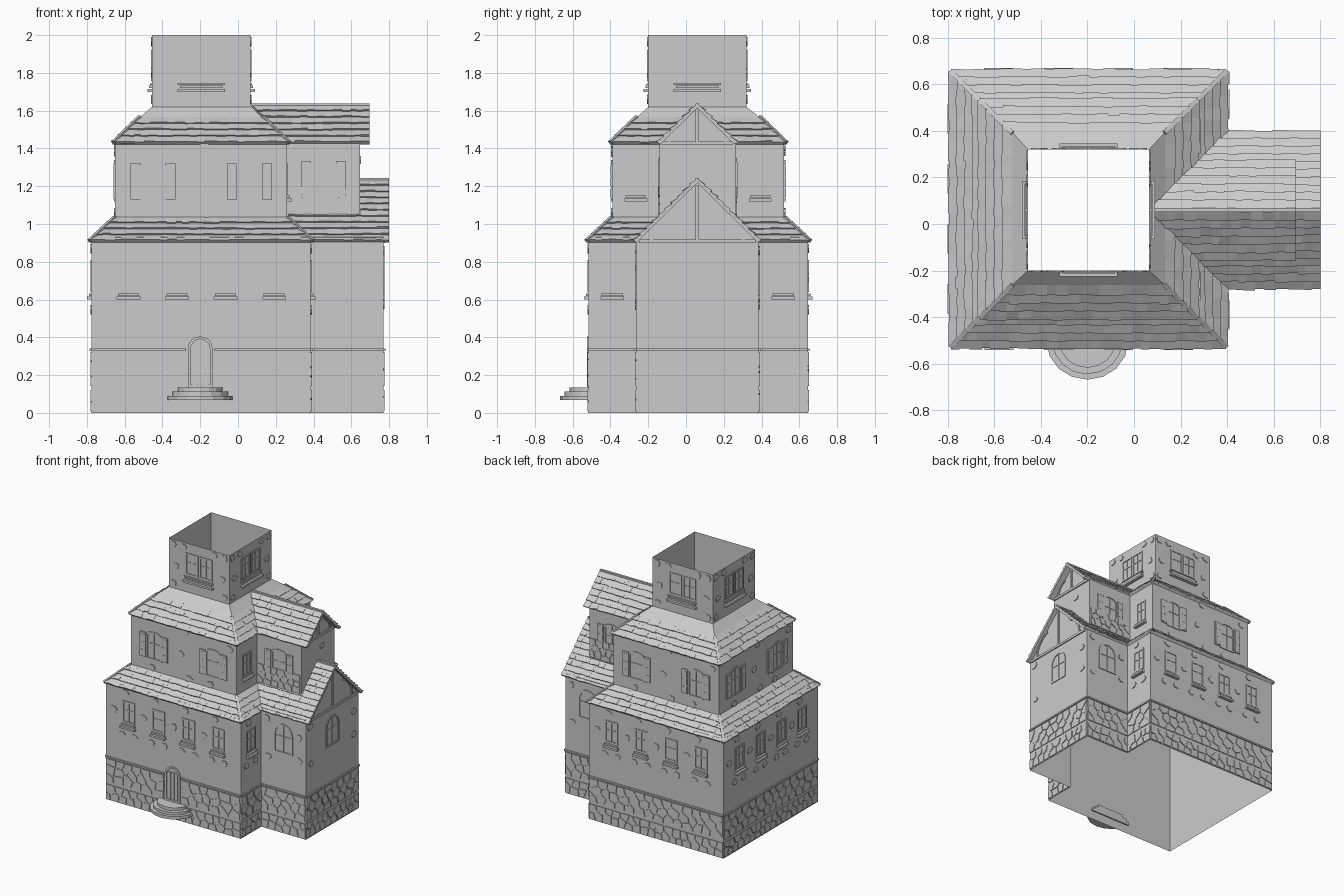
import bpy, bmesh, math, random
from mathutils import Vector, Matrix

random.seed(4)
if "Cube" in bpy.data.objects:
    bpy.data.objects.remove(bpy.data.objects["Cube"])

stone_grey = bpy.data.materials.new("stone_grey")
stone_grey.use_nodes = True
GREY = (0.6, 0.6, 0.6, 1)
stone_grey.diffuse_color = GREY
stone_grey.node_tree.nodes["Principled BSDF"].inputs["Base Color"].default_value = GREY

parts = {}


def add_faces(part, verts, faces):
    bm = parts.setdefault(part, bmesh.new())
    vs = [bm.verts.new(v) for v in verts]
    for f in faces:
        bm.faces.new([vs[i] for i in f])


def prism(part, m, pts, depth, start=0.0):
    """Extrude a flat outline along the frame's outward axis."""
    n = len(pts)
    verts = [m @ Vector((x, y, d)) for d in (start, depth) for x, y in pts]
    sides = [(i, (i + 1) % n, n + (i + 1) % n, n + i) for i in range(n)]
    add_faces(part, verts, sides + [tuple(range(n, 2 * n)), tuple(range(n - 1, -1, -1))])


def plate(part, m, x, y, w, h, depth):
    prism(part, m, [(x - w/2, y), (x + w/2, y), (x + w/2, y + h), (x - w/2, y + h)], depth)


def bar(part, m, p, q, width, depth):
    p, q = Vector(p), Vector(q)
    side = (q - p).normalized().orthogonal() * width / 2
    prism(part, m, [p - side, q - side, q + side, p + side][::-1], depth)


def arch(x, y, w, h, rise):
    """Upright outline with a curved top."""
    steps = [math.pi * i / 8 for i in range(9)]
    return [(x - w/2, y), (x + w/2, y)] + [
        (x + math.cos(a) * w/2, y + h - rise + math.sin(a) * rise) for a in steps]


def ring(part, m, outer, border, depth):
    """Raised frame that follows an outline."""
    xs, ys = zip(*outer)
    cx, cy = (min(xs) + max(xs)) / 2, (min(ys) + max(ys)) / 2
    sx, sy = (1 - 2*border / (max(v) - min(v)) for v in (xs, ys))
    inner = [(cx + (x - cx)*sx, cy + (y - cy)*sy) for x, y in outer]
    n = len(outer)
    verts = [m @ Vector((x, y, d)) for p, d in
             ((outer, 0), (outer, depth), (inner, depth), (inner, 0)) for x, y in p]
    add_faces(part, verts, [(k*n + i, k*n + (i + 1) % n, (k + 1)*n + (i + 1) % n, (k + 1)*n + i)
                            for k in range(3) for i in range(n)])


def frames(foot):
    """One local frame and length for each wall of a footprint."""
    for a, b in zip(foot, foot[1:] + foot[:1]):
        d = Vector(b) - Vector(a)
        m = (Matrix.Translation((*a, 0)) @ Matrix.Rotation(math.atan2(d.y, d.x), 4, 'Z')
             @ Matrix.Rotation(math.pi / 2, 4, 'X'))
        yield m, d.length


def shell(part, foot, z0, z1):
    for m, length in frames(foot):
        add_faces(part, [m @ Vector(p) for p in
                  ((0, z0, 0), (length, z0, 0), (length, z1, 0), (0, z1, 0))], [(0, 1, 2, 3)])


def masonry(part, m, u0, u1, z0, z1, size):
    """Irregular fitted stones that fill a rectangle."""
    nx, ny = max(2, round((u1 - u0) / size)), max(1, round((z1 - z0) / size * 1.15))
    dx, dz = (u1 - u0) / nx, (z1 - z0) / ny
    j = lambda: random.uniform(-0.3, 0.3)
    seeds = [Vector((u0 + (i + 0.5 + (k % 2 - 0.5)*0.4 + j())*dx, z0 + (k + 0.5 + j())*dz))
             for i in range(nx) for k in range(ny)]
    for c in seeds:
        poly = [Vector(p) for p in ((u0, z0), (u1, z0), (u1, z1), (u0, z1))]
        for s in seeds:
            if s is c or (s - c).length > size * 3:
                continue
            mid, n, out = (s + c) / 2, s - c, []
            for p, q in zip(poly, poly[1:] + poly[:1]):
                a, b = (p - mid).dot(n), (q - mid).dot(n)
                if a <= 0:
                    out.append(p)
                if a * b < 0:
                    out.append(p.lerp(q, a / (a - b)))
            poly = out
        if len(poly) > 2:
            mid = sum(poly, Vector((0, 0))) / len(poly)
            prism(part, m, [mid + (p - mid) * 0.88 for p in poly], 0.006)


def loose_stone(m, u, z, r=0.03):
    pts = [(u + math.cos(a) * r * random.uniform(0.8, 1.2), z + math.sin(a) * r * random.uniform(0.6, 1))
           for a in (k * math.pi / 3 for k in range(6))]
    prism("wall_stones", m, pts, 0.006)


def sill(m, u, z, w):
    plate("window_sills", m, u, z, w, 0.015, 0.025)
    plate("window_sills", m, u, z + 0.02, w * 0.9, 0.012, 0.015)


def window(m, u, z, w, h, rise=0.0):
    outline = arch(u, z, w, h, rise) if rise else [
        (u - w/2, z), (u + w/2, z), (u + w/2, z + h), (u - w/2, z + h)]
    ring("window_frames", m, outline, 0.012, 0.006)
    plate("window_frames", m, u, z + 0.01, 0.008, h - 0.02, 0.004)
    plate("window_frames", m, u, z + h * 0.55, w - 0.02, 0.008, 0.004)


def shutters(m, u, z=1.12):
    window(m, u, z, 0.13, 0.22, 0.03)
    for s in (-1, 1):
        plate("shutters", m, u + s * 0.093, z + 0.01, 0.052, 0.19, 0.008)
        for k in range(3):
            plate("shutters", m, u + s * 0.093, z + 0.02 + k * 0.06, 0.04, 0.045, 0.0095)


def roof(part, a, b, c, d):
    """Slab between an eave a-b and upper edge d-c, laid with overlapping tiles."""
    a, b, c, d = map(Vector, (a, b, c, d))
    n = (b - a).cross(d - a).normalized()
    add_faces(part, [p - n * t for t in (0, 0.012) for p in (a, b, c, d)],
              [(0, 1, 2, 3), (7, 6, 5, 4), (0, 4, 5, 1), (1, 5, 6, 2), (3, 7, 4, 0)])
    e = (b - a).normalized()
    rise = (d - a) - e * (d - a).dot(e)
    rows = max(1, round(rise.length / 0.046))
    left = lambda t: (d - a).dot(e) * t
    right = lambda t: (b - a).dot(e) + (c - b).dot(e) * t
    for r in range(rows):
        t0, t1 = r / rows, (r + 1) / rows
        u, end = left(t0), right(t0)
        while u < end - 1e-4:
            v = u + random.uniform(0.03, 0.055)
            v = end if end - v < 0.03 else v
            tops = [min(max(x, left(t1)), right(t1)) for x in (u, v)]
            if u == left(t0):
                tops[0] = left(t1)
            if v == end:
                tops[1] = right(t1)
            lift, drop = random.uniform(0.01, 0.016), random.uniform(0, 0.006)
            foot = rise * t0 - rise.normalized() * drop
            base = [a + e*u + foot, a + e*v + foot, a + e*tops[1] + rise*t1, a + e*tops[0] + rise*t1]
            top = [p + n * h for p, h in zip(base, (lift, lift, 0.003, 0.003))]
            add_faces(part, base + top, [(4, 5, 6, 7), (0, 1, 5, 4), (1, 2, 6, 5), (3, 0, 4, 7)])
            u = v


def ridge(p, q, w=0.02):
    p, q = Vector(p), Vector(q)
    m = Matrix.Translation(p) @ (q - p).to_track_quat('Z', 'Y').to_matrix().to_4x4()
    prism("ridge_caps", m, [(w * x / 2, w * y / 2) for x, y in ((-1, -1), (1, -1), (1, 1), (-1, 1))],
          (q - p).length)


def rect(x0, x1, y0, y1):
    return [(x0, y0), (x1, y0), (x1, y1), (x0, y1)]


def hip_roof(part, low, z0, high, z1, tiled=True):
    for i in range(4):
        k = (i + 1) % 4
        quad = [(*low[i], z0), (*low[k], z0), (*high[k], z1), (*high[i], z1)]
        if tiled:
            roof(part, *quad)
            ridge(quad[0], quad[3])
        else:
            add_faces(part, quad, [(0, 1, 2, 3)])


def wing(name, x0, x1, overhang, half, z0, reach):
    """Gabled end wall with timber trim and a two sided tiled roof."""
    mid, top = 0.06, z0 + half
    add_faces(name + "_gable", [(x1, mid - half, z0), (x1, mid + half, z0), (x1, mid, top)], [(0, 1, 2)])
    e, xe = half + 0.005, x1 + overhang
    roof(name + "_roof", (x0, mid - e, z0), (xe, mid - e, z0), (xe, mid, top), (reach, mid, top))
    roof(name + "_roof", (xe, mid + e, z0), (x0, mid + e, z0), (reach, mid, top), (xe, mid, top))
    ridge((reach, mid, top), (xe, mid, top), 0.018)
    m = next(frames([(x1, mid), (x1, mid + 1)]))[0]
    trim = name + "_timber"
    plate(trim, m, 0, z0 - 0.01, half * 1.9, 0.018, 0.008)
    plate(trim, m, 0, z0, 0.02, half * 0.9, 0.008)
    for s in (-1, 1):
        curve = [(s * half * (0.2 + 0.55 * math.cos(t)), z0 + half * 0.55 * math.sin(t))
                 for t in (k * math.pi / 10 for k in range(5))]
        for p, q in zip(curve, curve[1:]):
            bar(trim, m, p, q, 0.014, 0.007)


# Ground storey
ground = [(-.775, -.515), (.385, -.515), (.385, -.265), (.77, -.265),
          (.77, .385), (.385, .385), (.385, .645), (-.775, .645)]
shell("ground_walls", ground, 0, 0.93)
for i, (m, length) in enumerate(frames(ground)):
    masonry("base_stones", m, 0, length, 0.005, 0.125, 0.065)
    spans = [(0, 0.5), (0.65, length)] if i == 0 else [(0, length)]
    for u0, u1 in spans:
        masonry("base_stones", m, u0, u1, 0.14, 0.325, 0.08)
        plate("base_ledge", m, (u0 + u1) / 2, 0.328, u1 - u0, 0.012, 0.01)
    if 2 <= i <= 4:
        window(m, length / 2, 0.62, 0.16, 0.23, 0.08)
        for u, z in ((0.06, 0.57), (length - 0.06, 0.6), (length - 0.06, 0.78), (0.05, 0.86)):
            loose_stone(m, u, z)
        continue
    spots = [0.195 + 0.257 * k for k in range(4)] if length > 1 else [length / 2]
    for u in spots:
        sill(m, u, 0.6, 0.125)
        window(m, u, 0.64, 0.11, 0.17)
        for du, z in ((-0.128, 0.72), (-0.06, 0.545), (0.05, 0.545), (-0.03, 0.87)):
            if u + du > 0.03:
                loose_stone(m, u + du, z)

# Door and rounded steps
front = next(frames(ground))[0]
ring("door", front, arch(0.575, 0.135, 0.13, 0.27, 0.06), 0.014, 0.008)
for k in (-1, 0, 1):
    plate("door", front, 0.575 + k * 0.03, 0.14, 0.026, 0.22, 0.004)
for k, radius in enumerate((0.175, 0.15, 0.12)):
    pts = [(-0.2 + radius * math.cos(t), -0.505 - radius * 0.93 * math.sin(t))
           for t in (math.pi * j / 8 for j in range(9))][::-1]
    prism("steps", Matrix(), pts, 0.09 + k * 0.022, 0.068 + k * 0.022)

# Lower roofs
hip_roof("lower_roof", rect(-.785, .395, -.525, .655), 0.91, rect(-.65, .26, -.39, .52), 1.035)
wing("lower_wing", 0.395, 0.77, 0.03, 0.325, 0.91, 0.08)

# Upper storey
upper = [(-.65, -.39), (.26, -.39), (.26, -.14), (.645, -.14),
         (.645, .265), (.26, .265), (.26, .52), (-.65, .52)]
shell("upper_walls", upper, 1.02, 1.44)
for i, (m, length) in enumerate(frames(upper)):
    if i in (2, 4):
        masonry("wing_stones", m, 0.01, length - 0.01, 1.05, 1.2, 0.06)
        shutters(m, length / 2, 1.13)
    elif length > 0.8:
        for u in (0.2, 0.71):
            shutters(m, u)
        for u, z in ((.43, 1.23), (.47, 1.41), (.18, 1.06), (.68, 1.06), (.5, 1.06), (.85, 1.38)):
            loose_stone(m, u, z)
    elif i == 3:
        loose_stone(m, 0.25, 1.34)
    else:
        sill(m, length / 2, 1.12, 0.12)
        window(m, length / 2, 1.15, 0.1, 0.17)

# Upper roofs
hip_roof("upper_roof", rect(-.66, .27, -.40, .53), 1.43, rect(-.52, .13, -.26, .39), 1.565)
hip_roof("roof_collar", rect(-.52, .13, -.26, .39), 1.565, rect(-.455, .065, -.2, .32), 1.62, False)
wing("upper_wing", 0.27, 0.645, 0.05, 0.2, 1.43, 0.07)

# Open tower
tower = rect(-.455, .065, -.2, .32)
shell("tower_walls", tower, 1.57, 2.0)
for m, length in frames(tower):
    sill(m, length / 2, 1.7, 0.25)
    plate("window_sills", m, length / 2, 1.735, 0.25, 0.01, 0.01)
    for s in (-1, 1):
        window(m, length / 2 + s * 0.06, 1.755, 0.11, 0.17)
        for du, z in ((0.2, 1.8), (0.13, 1.965), (0.22, 1.965), (0.22, 1.66)):
            loose_stone(m, length / 2 + s * du, z)

# Turn the collected parts into objects
for name, bm in parts.items():
    mesh = bpy.data.meshes.new(name)
    bm.to_mesh(mesh)
    bm.free()
    mesh.materials.append(stone_grey)
    bpy.context.collection.objects.link(bpy.data.objects.new(name, mesh))
